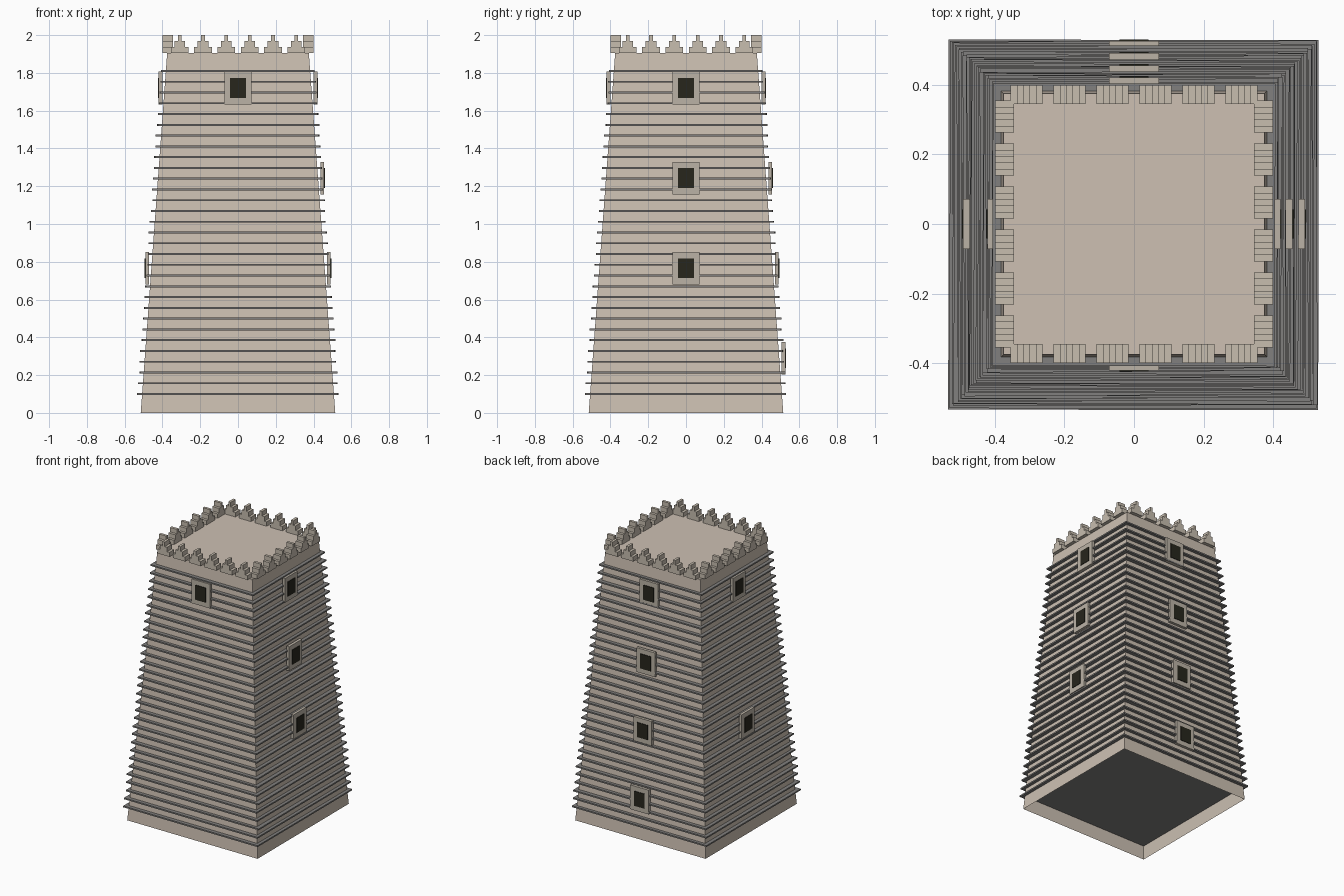
import bpy
import bmesh
import math
import random
from mathutils import Matrix

random.seed(4)
if "Cube" in bpy.data.objects:
    bpy.data.objects.remove(bpy.data.objects["Cube"], do_unlink=True)


def material(name, rgb):
    mat = bpy.data.materials.new(name)
    mat.use_nodes = True
    color = (*rgb, 1)
    mat.diffuse_color = color
    mat.node_tree.nodes["Principled BSDF"].inputs["Base Color"].default_value = color
    return mat


WALL = material("warm plaster", (0.61, 0.53, 0.45))
STONE = material("pale stone", (0.57, 0.51, 0.43))
SLATE = material("grey slate", (0.22, 0.215, 0.21))
FRAME = material("window surround", (0.50, 0.45, 0.38))
PANE = material("dark opening", (0.02, 0.019, 0.012))

BASE, TOP, HEIGHT = 0.515, 0.375, 1.905


def half_width(z):
    return BASE + (TOP - BASE) * z / HEIGHT


def add_box(bm, size, location, turn=0.0):
    """Box in local axes, then turned about the tower's axis."""
    matrix = (Matrix.Rotation(turn, 4, "Z") @ Matrix.Translation(location)
              @ Matrix.Diagonal((*size, 1)))
    bmesh.ops.create_cube(bm, size=1, matrix=matrix)


def finish(bm, name, mat):
    mesh = bpy.data.meshes.new(name)
    bm.to_mesh(mesh)
    bm.free()
    mesh.materials.append(mat)
    obj = bpy.data.objects.new(name, mesh)
    bpy.context.collection.objects.link(obj)
    return obj


# Tapered tower body, open underneath
bm = bmesh.new()
bmesh.ops.create_cone(bm, cap_ends=True, segments=4, radius1=BASE * math.sqrt(2),
                      radius2=TOP * math.sqrt(2), depth=HEIGHT,
                      matrix=Matrix.Translation((0, 0, HEIGHT / 2))
                      @ Matrix.Rotation(math.pi / 4, 4, "Z"))
bm.normal_update()
bmesh.ops.delete(bm, geom=[f for f in bm.faces if f.normal.z < -0.9], context="FACES")
finish(bm, "tower_body", WALL)

# Slate courses, each laid slightly askew
bm = bmesh.new()
for i in range(31):
    z = 0.1 + 0.057 * i
    width = 2 * (half_width(z) + 0.024)
    add_box(bm, (width, width, 0.01),
            (random.uniform(-0.003, 0.003), random.uniform(-0.003, 0.003), z),
            math.radians(random.uniform(-0.4, 0.4)))
finish(bm, "slate_courses", SLATE)

# Stepped merlons, six along each side
bm = bmesh.new()
STEP = (2.0 - HEIGHT) / 3
for side in range(4):
    for i in range(6):
        x = (i - 2.5) * 0.1235
        for level, width in enumerate((0.093, 0.056, 0.019)):
            add_box(bm, (width, 0.055, STEP),
                    (x, -0.3725, HEIGHT + STEP * (level + 0.5)), side * math.pi / 2)
finish(bm, "merlons", STONE)

# Windows on the front, left, back and right sides
SIDES = {
    "front": (1.72,),
    "left": (1.72, 1.243, 0.766),
    "back": (1.72, 1.243, 0.766, 0.289),
    "right": (1.72, 0.766),
}
for index, (side, heights) in enumerate(SIDES.items()):
    turn = index * math.pi / 2
    frames, panes = bmesh.new(), bmesh.new()
    for z in heights:
        outer = half_width(z) + 0.032
        add_box(frames, (0.145, 0.02, 0.173), (0, -outer + 0.01, z), turn)
        add_box(panes, (0.083, 0.008, 0.105), (0, -outer, z), turn)
    finish(frames, side + "_window_frames", FRAME)
    finish(panes, side + "_window_panes", PANE)
